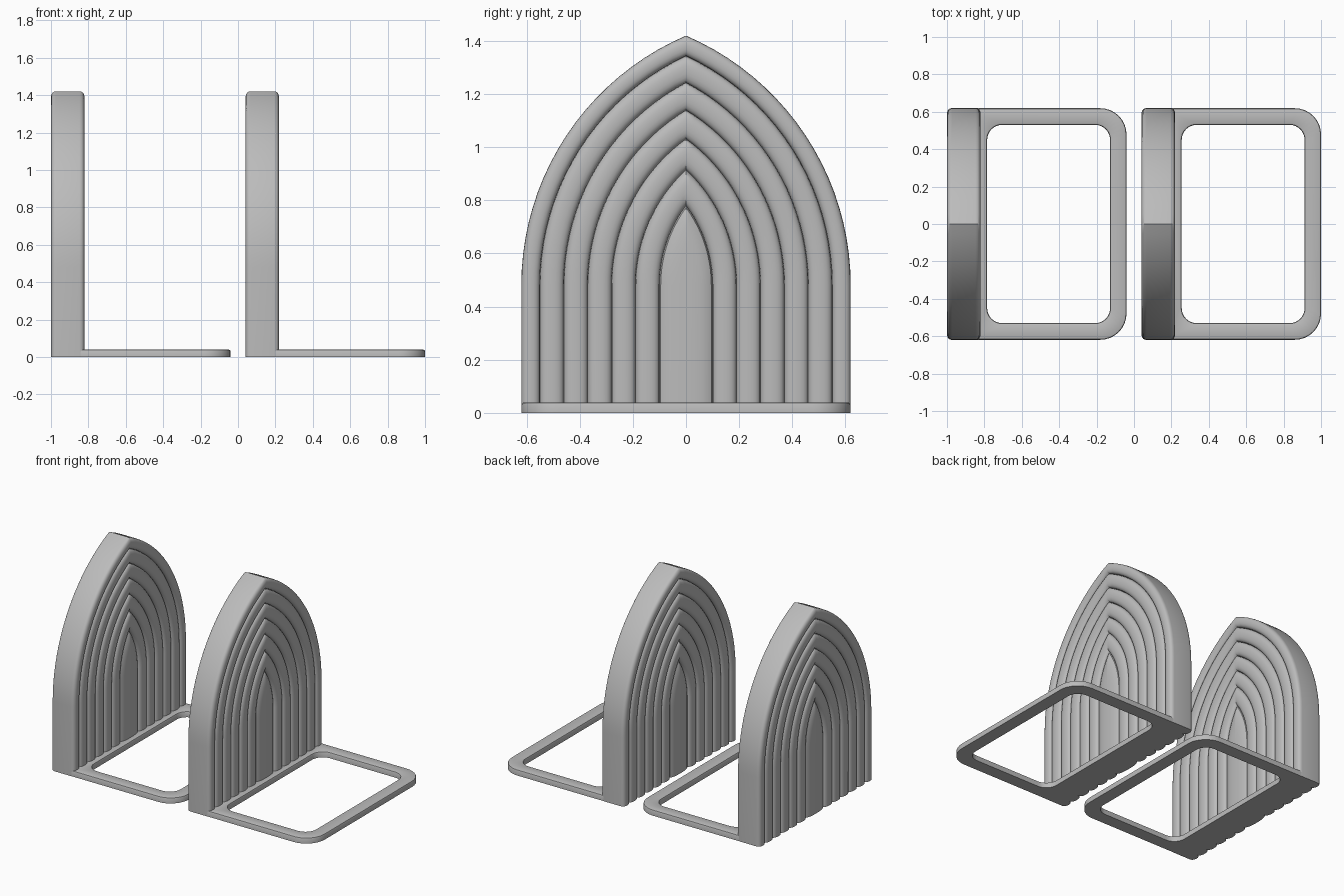
import bpy, bmesh, math

cube = bpy.data.objects.get("Cube")
if cube:
    bpy.data.objects.remove(cube)

grey = bpy.data.materials.new("warm grey")
grey.use_nodes = True
grey.diffuse_color = (0.5, 0.5, 0.5, 1)
grey.node_tree.nodes["Principled BSDF"].inputs["Base Color"].default_value = grey.diffuse_color

HALF_W, SPRING, PEAK = 0.62, 0.48, 1.42      # pointed arch outline
RISE = PEAK - SPRING
RADIUS = (HALF_W ** 2 + RISE ** 2) / (2 * HALF_W)
CENTRE = RADIUS - HALF_W
THICK, GROOVE = 0.18, 0.028                  # slab thickness, groove depth
PLATE_H, EDGE = 0.04, 0.01


def arch_path(inset, steps=20):
    """Points (y, z) of the arch moved inwards by inset, foot to foot."""
    w, r = HALF_W - inset, RADIUS - inset
    top = math.acos(min(1, CENTRE / r))
    half = [(w, 0)]
    for i in range(steps + 1):
        a = top * i / steps
        half.append((r * math.cos(a) - CENTRE, SPRING + r * math.sin(a)))
    half[-1] = (0, half[-1][1])
    return half + [(-y, z) for y, z in reversed(half[:-1])]


def rib_profile(steps=10):
    """Pairs (inset, half thickness) across the rounded ribs."""
    edges = [0] + [0.07 + 0.09 * k for k in range(6)] + [2 * HALF_W - 0.52]
    out = []
    for a, b in zip(edges, edges[1:]):
        for i in range(steps):
            u = -math.cos(math.pi * i / steps)
            d = (a + b) / 2 + u * (b - a) / 2
            if d < HALF_W - 0.001:
                dome = (1 - abs(u) ** 2.4) ** (1 / 2.4)
                out.append((d, THICK / 2 - GROOVE * (1 - dome)))
    return out + [(HALF_W, THICK / 2)]


def finish(bm, name, x):
    bmesh.ops.remove_doubles(bm, verts=bm.verts, dist=0.0002)
    bmesh.ops.recalc_face_normals(bm, faces=bm.faces)
    mesh = bpy.data.meshes.new(name)
    bm.to_mesh(mesh)
    bm.free()
    mesh.materials.append(grey)
    ob = bpy.data.objects.new(name, mesh)
    bpy.context.collection.objects.link(ob)
    ob.location.x = x
    bpy.ops.object.select_all(action='DESELECT')
    ob.select_set(True)
    bpy.context.view_layer.objects.active = ob
    bpy.ops.object.shade_smooth_by_angle(angle=math.radians(35))


def strip(bm, a, b, closed=False):
    n = len(a)
    for i in range(n if closed else n - 1):
        j = (i + 1) % n
        bm.faces.new((a[i], a[j], b[j], b[i]))


def ribbed_arch(name, x):
    bm = bmesh.new()
    sides = []
    for s in (1, -1):
        rows = [[bm.verts.new((s * t, y, z)) for y, z in arch_path(d)]
                for d, t in rib_profile()]
        for a, b in zip(rows, rows[1:]):
            strip(bm, a, b)
        sides.append(rows)
    front, back = sides
    strip(bm, front[0], back[0])             # outer rim
    for end in (0, -1):                      # scalloped underside
        strip(bm, [r[end] for r in front], [r[end] for r in back])
    finish(bm, name, x + THICK / 2)


def rounded_rect(x0, x1, y, r_back, r_front, steps=8):
    pts = []
    corners = ((x1, y, -1, -1, r_front), (x0, y, 1, -1, r_back),
               (x0, -y, 1, 1, r_back), (x1, -y, -1, 1, r_front))
    for k, (cx, cy, sx, sy, r) in enumerate(corners):
        for i in range(steps + 1):
            a = math.pi / 2 * (k + i / steps)
            pts.append((cx + r * (sx + math.cos(a)), cy + r * (sy + math.sin(a))))
    return pts


def base_frame(name, x):
    bm = bmesh.new()

    def outer(e, z):
        pts = rounded_rect(0.145, 0.96 - e, HALF_W - 0.001 - e, 0, 0.14 - e)
        return [bm.verts.new((px, py, z)) for px, py in pts]

    def inner(e, z):
        pts = rounded_rect(0.215 - e, 0.872 + e, 0.53 + e, 0.08 + e, 0.08 + e)
        return [bm.verts.new((px, py, z)) for px, py in pts]

    low, soft = PLATE_H - EDGE, PLATE_H - EDGE * 0.3
    rings = [outer(0, 0), outer(0, low), outer(EDGE * 0.3, soft), outer(EDGE, PLATE_H),
             inner(EDGE, PLATE_H), inner(EDGE * 0.3, soft), inner(0, low), inner(0, 0)]
    for a, b in zip(rings, rings[1:] + rings[:1]):
        strip(bm, a, b, closed=True)
    finish(bm, name, x)


# A matching pair of bookends
for label, x in (("right", -1.0), ("left", 0.04)):
    ribbed_arch(label + "_ribbed_arch", x)
    base_frame(label + "_base_frame", x)
